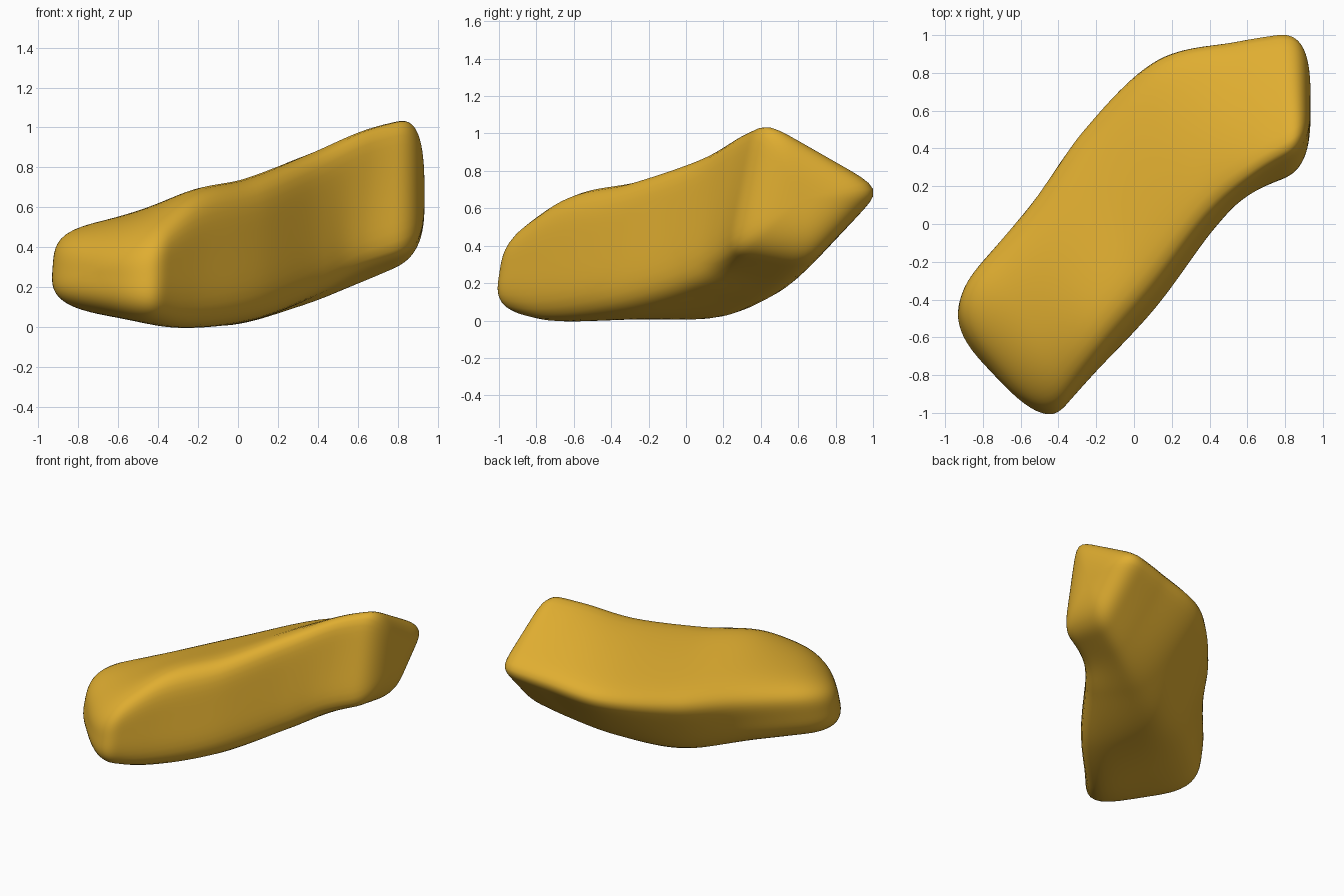
import bpy
import bmesh
import math
from mathutils import Vector

cube = bpy.data.objects.get("Cube")
if cube:
    bpy.data.objects.remove(cube, do_unlink=True)

# Four-cornered stations along the body:
# front top, back top, back bottom, front bottom
STATIONS = [
    [(-.52, -1.01, .39), (-.97, -.49, .47), (-1.0, -.55, .13), (-.53, -1.05, .09)],
    [(-.22, -.65, .645), (-.55, .04, .51), (-.53, -.10, .10), (-.26, -.78, .03)],
    [(.08, -.30, .73), (-.26, .48, .53), (-.12, .20, .035), (.10, -.42, .085)],
    [(.38, .08, .86), (.12, .86, .60), (.27, .43, .115), (.42, -.01, .22)],
    [(.65, .30, .985), (.55, .965, .67), (.60, .58, .23), (.62, .17, .33)],
    [(.935, .46, 1.06), (.935, 1.025, .72), (.935, .70, .37), (.935, .30, .43)],
]
STATIONS = [[Vector(p) for p in s] for s in STATIONS]
LENGTH = len(STATIONS) - 1
SIDES = 64
RINGS = 90
END = .53


def spline(a, b, c, d, f):
    return (b * 2 + (c - a) * f + (a * 2 - b * 5 + c * 4 - d) * f * f
            + (b * 3 - a - c * 3 + d) * f ** 3) / 2


def station(t):
    """Interpolated corners at position t along the body."""
    i = min(int(t), LENGTH - 1)

    def corner(j, k):
        if j < 0:
            return STATIONS[0][k] * 2 - STATIONS[1][k]
        if j > LENGTH:
            return STATIONS[LENGTH][k] * 2 - STATIONS[LENGTH - 1][k]
        return STATIONS[j][k]
    return [spline(*(corner(i + o, k) for o in (-1, 0, 1, 2)), t - i) for k in range(4)]


def squircle(angle, power):
    """Rounded square that passes through the corners of the unit square."""
    c, s = math.cos(angle), math.sin(angle)
    r = ((abs(c) ** power + abs(s) ** power) / 2) ** (-1 / power)
    return c * r, s * r


def ring_points(t):
    """Rounded quad, softer at the low end, drawn in to round off both ends."""
    ft, bt, bb, fb = station(t)
    centre = (ft + bt + bb + fb) / 4
    power = 3.4 + 3.6 * t / LENGTH
    d = min(t, LENGTH - t, END)
    size = (1 - (1 - d / END) ** 3) ** (1 / 3)
    points = []
    for k in range(SIDES):
        u, v = squircle(2 * math.pi * k / SIDES, power)
        a, b = (1 + u) / 2, (1 + v) / 2
        p = (ft * (1 - a) + bt * a) * b + (fb * (1 - a) + bb * a) * (1 - b)
        points.append(centre + (p - centre) * size)
    return points


# Body: loft of rounded sections, denser toward both ends
bm = bmesh.new()
rings = []
for i in range(1, RINGS):
    t = LENGTH * (1 - math.cos(math.pi * i / RINGS)) / 2
    rings.append([bm.verts.new(p) for p in ring_points(t)])
for r, s in zip(rings, rings[1:]):
    for k in range(SIDES):
        n = (k + 1) % SIDES
        bm.faces.new((r[k], r[n], s[n], s[k]))
for ring, t in ((rings[0], 0), (rings[-1], LENGTH)):
    tip = bm.verts.new(sum(station(t), Vector()) / 4)
    for k in range(SIDES):
        bm.faces.new((ring[k], ring[(k + 1) % SIDES], tip))
bmesh.ops.recalc_face_normals(bm, faces=bm.faces)
for f in bm.faces:
    f.smooth = True

mesh = bpy.data.meshes.new("curved_body")
bm.to_mesh(mesh)
bm.free()
body = bpy.data.objects.new("curved_body", mesh)
bpy.context.collection.objects.link(body)

# Golden yellow material
gold = bpy.data.materials.new("golden_yellow")
gold.use_nodes = True
gold.diffuse_color = (.74, .42, .03, 1)
gold.node_tree.nodes["Principled BSDF"].inputs["Base Color"].default_value = (.74, .42, .03, 1)
mesh.materials.append(gold)
